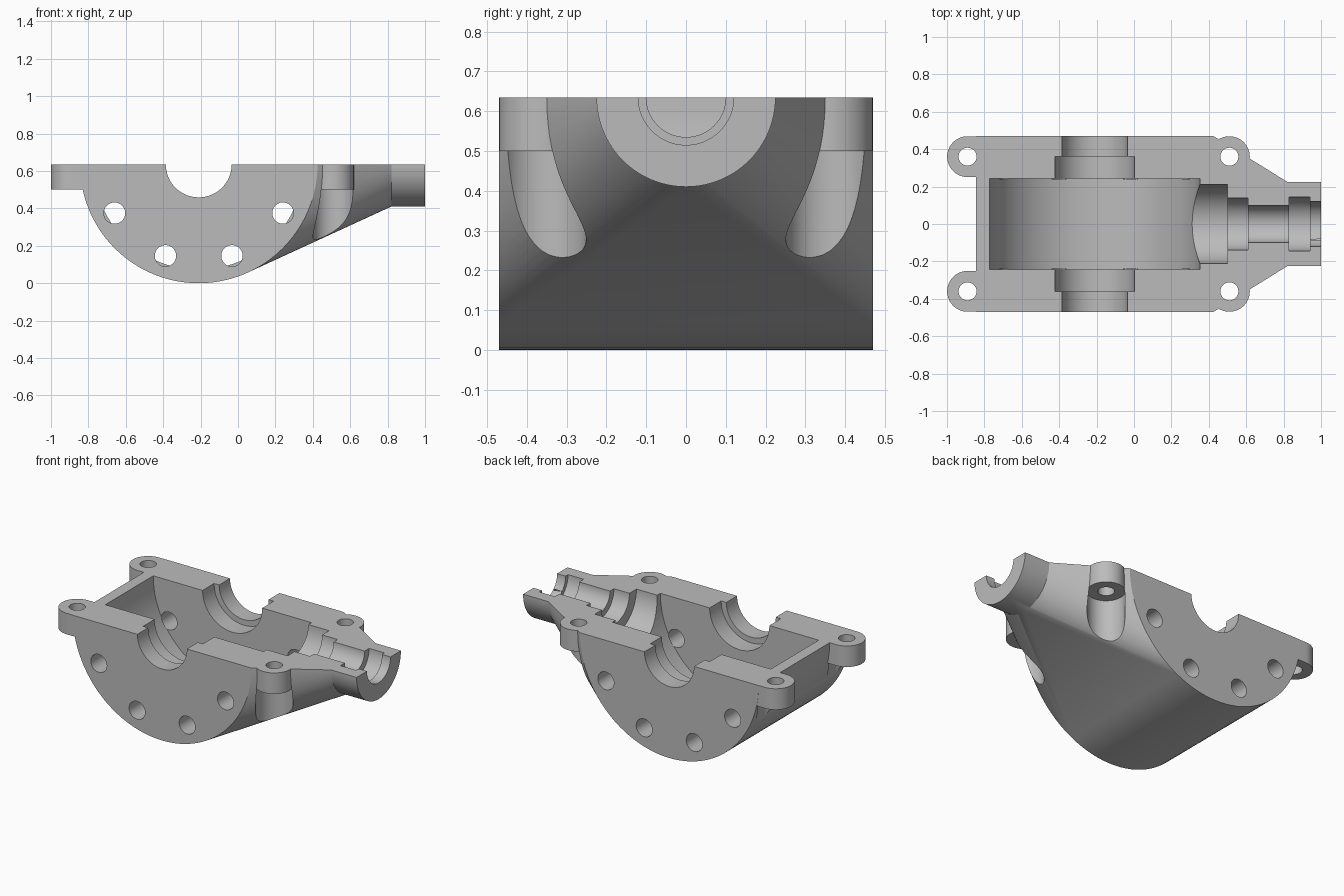
import bpy, bmesh, math
from mathutils import Vector

if "Cube" in bpy.data.objects:
    bpy.data.objects.remove(bpy.data.objects["Cube"], do_unlink=True)

TOP = 0.635          # split plane height
SHAFT_X = -0.21      # gear shaft position
HALF_W = 0.47        # half width of the housing

metal = bpy.data.materials.new("cast_grey")
metal.use_nodes = True
grey = (0.5, 0.5, 0.5, 1)
metal.diffuse_color = grey
metal.node_tree.nodes["Principled BSDF"].inputs["Base Color"].default_value = grey


def ring(axis, centre, radius, count=96):
    """Circle of points around an axis."""
    pts = []
    for i in range(count):
        a = math.tau * i / count
        u, v = radius * math.cos(a), radius * math.sin(a)
        offset = {"x": (0, u, v), "y": (u, 0, v), "z": (u, v, 0)}[axis]
        pts.append(Vector(centre) + Vector(offset))
    return pts


def hull(name, points):
    """Convex solid around a set of points."""
    bm = bmesh.new()
    for p in points:
        bm.verts.new(p)
    res = bmesh.ops.convex_hull(bm, input=bm.verts[:])
    loose = {g for g in res["geom_interior"] + res["geom_unused"]
             if isinstance(g, bmesh.types.BMVert)}
    bmesh.ops.delete(bm, geom=list(loose), context="VERTS")
    bmesh.ops.dissolve_limit(bm, angle_limit=0.002, verts=bm.verts[:], edges=bm.edges[:])
    bmesh.ops.recalc_face_normals(bm, faces=bm.faces[:])
    mesh = bpy.data.meshes.new(name)
    bm.to_mesh(mesh)
    bm.free()
    mesh.materials.append(metal)
    obj = bpy.data.objects.new(name, mesh)
    bpy.context.collection.objects.link(obj)
    return obj


def rod(name, axis, start, end, radius, centre, count=96):
    """Cylinder from start to end along an axis."""
    k = "xyz".index(axis)
    a, b = list(centre), list(centre)
    a[k], b[k] = start, end
    return hull(name, ring(axis, a, radius, count) + ring(axis, b, radius, count))


def combine(tool, operation="DIFFERENCE"):
    """Apply a boolean to the housing and discard the tool."""
    bpy.ops.object.select_all(action="DESELECT")
    bpy.context.view_layer.objects.active = housing
    housing.select_set(True)
    mod = housing.modifiers.new("join", "BOOLEAN")
    mod.operation, mod.solver, mod.object = operation, "EXACT", tool
    bpy.ops.object.modifier_apply(modifier=mod.name)
    bpy.data.objects.remove(tool, do_unlink=True)


# Gear drum blended into the round nose
housing = hull("gear_housing",
               ring("y", (SHAFT_X, -HALF_W, TOP), TOP)
               + ring("y", (SHAFT_X, HALF_W, TOP), TOP)
               + ring("x", (0.82, 0, TOP), 0.225))
combine(rod("nose", "x", 0.7, 1.0, 0.225, (0, 0, TOP)), "UNION")

# Bolt lugs with clearance pockets beneath
for side in (-1, 1):
    y = side * 0.36
    for x in (-0.89, 0.51):
        combine(rod("bolt_clearance", "z", -0.1, 0.5, 0.109, (x, y, 0), 64))
    for x, reach in ((-0.89, 0.13), (0.51, 0)):
        pts = []
        for z in (0.5, 0.9):
            pts += ring("z", (x, y, z), 0.109, 64)
            if reach:
                pts += [Vector((x + reach, y + s * 0.109, z)) for s in (-1, 1)]
        combine(hull("bolt_lug", pts), "UNION")
        combine(rod("bolt_hole", "z", 0.3, 1.0, 0.048, (x, y, 0), 48))

# Gear cavity and stepped cross shaft bores
shaft = (SHAFT_X, 0, TOP)
combine(rod("gear_cavity", "y", -0.243, 0.243, 0.5625, shaft))
combine(rod("shaft_bearing_seat", "y", -0.36, 0.36, 0.212, shaft))
combine(rod("shaft_bore", "y", -0.6, 0.6, 0.176, shaft))

# Stepped bore through the nose
for start, end, radius in ((0, 0.5, 0.211), (0.1, 0.61, 0.14), (0.2, 1.1, 0.1),
                           (0.83, 0.94, 0.145), (0.9, 1.1, 0.12)):
    combine(rod("nose_bore", "x", start, end, radius, (0, 0, TOP)))

# Side wall holes on a bolt circle
for side in (-1, 1):
    for deg in (30, 70, 110, 150):
        a = math.radians(deg)
        c = (SHAFT_X + 0.52 * math.cos(a), 0, TOP - 0.52 * math.sin(a))
        combine(rod("wall_hole", "y", side * 0.238, side * 0.6, 0.057, c, 48))

# Flat split face
combine(hull("split_cutter", [Vector((x, y, z)) for x in (-2, 2)
                              for y in (-2, 2) for z in (TOP, 2)]))

bpy.ops.object.select_all(action="DESELECT")
housing.select_set(True)
bpy.context.view_layer.objects.active = housing
bpy.ops.object.shade_smooth_by_angle(angle=math.radians(30))
